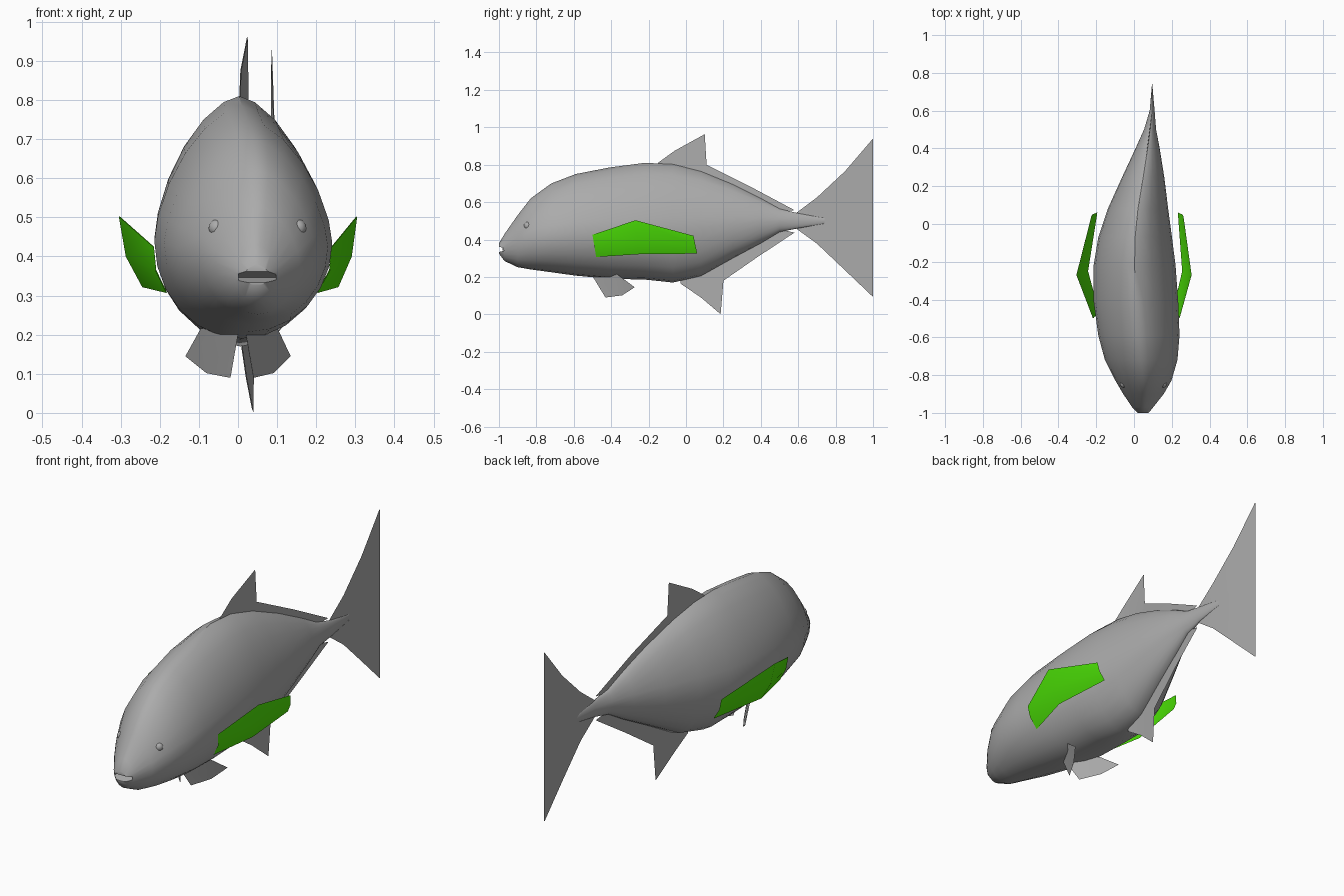
import bpy, bmesh, math
from mathutils import Vector

cube = bpy.data.objects.get("Cube")
if cube:
    bpy.data.objects.remove(cube, do_unlink=True)


def material(name, color):
    m = bpy.data.materials.new(name)
    m.diffuse_color = (*color, 1)
    m.use_nodes = True
    bsdf = next(n for n in m.node_tree.nodes if n.type == 'BSDF_PRINCIPLED')
    bsdf.inputs["Base Color"].default_value = (*color, 1)
    return m


GREY = material("grey skin", (0.41, 0.41, 0.41))
GREEN = material("green fin", (0.075, 0.78, 0.002))


def add_object(name, verts, faces, mat):
    mesh = bpy.data.meshes.new(name)
    mesh.from_pydata(verts, [], faces)
    bm = bmesh.new()
    bm.from_mesh(mesh)
    bmesh.ops.recalc_face_normals(bm, faces=bm.faces)
    bm.to_mesh(mesh)
    bm.free()
    obj = bpy.data.objects.new(name, mesh)
    bpy.context.collection.objects.link(obj)
    mesh.materials.append(mat)
    return obj


def activate(obj):
    bpy.ops.object.select_all(action='DESELECT')
    obj.select_set(True)
    bpy.context.view_layer.objects.active = obj


def smooth(obj, degrees):
    activate(obj)
    bpy.ops.object.shade_smooth_by_angle(angle=math.radians(degrees))


# Body sections: y, centre x, half width, bottom z, widest z, top z
SECTIONS = [
    (-1.0, .048, .03, .325, .355, .38),
    (-.97, .046, .056, .285, .36, .43),
    (-.9, .05, .107, .252, .385, .53),
    (-.83, .05, .148, .24, .41, .62),
    (-.72, .038, .192, .225, .425, .70),
    (-.59, .026, .215, .207, .435, .75),
    (-.41, .01, .224, .19, .44, .785),
    (-.22, .003, .217, .186, .445, .81),
    (-.07, .006, .195, .17, .45, .803),
    (.08, .021, .16, .205, .465, .765),
    (.25, .049, .111, .30, .48, .695),
    (.4, .072, .064, .38, .495, .62),
    (.5, .085, .032, .44, .5, .565),
    (.6, .096, .013, .46, .5, .54),
    (.74, .096, .001, .485, .5, .515),
]
SEGMENTS = 24


def centre_x(y):
    for a, b in zip(SECTIONS, SECTIONS[1:]):
        if y <= b[0]:
            t = max(0, (y - a[0]) / (b[0] - a[0]))
            return a[1] + t * (b[1] - a[1])
    return .096 - .04 * (y - .74)


def signed_power(v, p):
    return math.copysign(abs(v) ** p, v)


def build_body():
    verts, faces = [], []
    for y, cx, half, low, mid, high in SECTIONS:
        for i in range(SEGMENTS):
            a = math.tau * i / SEGMENTS
            c, s = math.cos(a), math.sin(a)
            # The back is pinched to a ridge, the belly is round
            p = 1.25 if s > 0 else 1
            h = high - mid if s > 0 else mid - low
            verts.append((cx + half * signed_power(c, p), y, mid + h * signed_power(s, p)))
    n = len(SECTIONS)
    for r in range(n - 1):
        for i in range(SEGMENTS):
            j = (i + 1) % SEGMENTS
            a, b = r * SEGMENTS, (r + 1) * SEGMENTS
            faces.append((a + i, a + j, b + j, b + i))
    faces.append(tuple(range(SEGMENTS)))
    faces.append(tuple(range((n - 1) * SEGMENTS, n * SEGMENTS)))
    return add_object("body", verts, faces, GREY)


body = build_body()

# Mouth notch cut with a wedge
profile = [(-1.02, .328), (-1.02, .368), (-.95, .346)]
wedge = add_object("mouth_cutter", [(x, y, z) for x in (.001, .097) for y, z in profile],
                   [(0, 1, 2), (3, 4, 5), (0, 1, 4, 3), (1, 2, 5, 4), (2, 0, 3, 5)], GREY)
wedge.hide_render = True
cut = body.modifiers.new("mouth", 'BOOLEAN')
cut.operation = 'DIFFERENCE'
cut.solver = 'EXACT'
cut.object = wedge
activate(body)
bpy.ops.object.modifier_apply(modifier=cut.name)
bpy.data.objects.remove(wedge, do_unlink=True)
smooth(body, 40)


def sheet(name, rows, mat):
    """Thin smooth fin spanned between matching rows of points."""
    n = len(rows[0])
    verts = [Vector(p) for row in rows for p in row]
    faces = [(r * n + i, r * n + i + 1, (r + 1) * n + i + 1, (r + 1) * n + i)
             for r in range(len(rows) - 1) for i in range(n - 1)]
    obj = add_object(name, verts, faces, mat)
    smooth(obj, 60)
    solid = obj.modifiers.new("thickness", 'SOLIDIFY')
    solid.thickness = .002
    solid.offset = 0
    solid.use_rim = False


def on_centre(points):
    return [(centre_x(y), y, z) for y, z in points]


# Fins along the middle of the body
sheet("dorsal_fin", [
    on_centre([(-.15, .81), (-.06, .875), (.1, .963), (.11, .8), (.34, .685), (.58, .557)]),
    on_centre([(-.15, .78), (-.06, .76), (.09, .7), (.12, .7), (.34, .62), (.5, .55)])], GREY)
sheet("anal_fin", [
    on_centre([(-.03, .165), (.08, .09), (.185, .001), (.2, .18), (.38, .305), (.58, .437)]),
    on_centre([(-.03, .2), (.05, .26), (.19, .32), (.21, .32), (.35, .4), (.5, .455)])], GREY)

# Tail fin
sheet("tail_fin", [
    on_centre([(.58, .535), (.7, .625), (.85, .765), (1, .94)]),
    on_centre([(.58, .5), (.7, .5), (.85, .51), (1, .52)]),
    on_centre([(.58, .465), (.7, .378), (.85, .236), (1, .093)])], GREY)

# Paired fins and eyes; each point is half spacing, shift, y, z
PECTORAL = [
    [(.228, .012, -.5, .425), (.304, 0, -.27, .503), (.243, .018, .04, .42)],
    [(.222, .012, -.49, .365), (.288, .002, -.26, .4), (.238, .018, .05, .37)],
    [(.192, .01, -.48, .307), (.25, .006, -.25, .322), (.214, .019, .06, .325)],
]
PELVIC = [
    [(.01, .01, -.5, .205), (.055, .005, -.43, .215), (.098, .003, -.37, .215)],
    [(.03, .01, -.43, .09), (.085, .005, -.34, .102), (.134, 0, -.275, .145)],
]
for side, label in ((1, "left"), (-1, "right")):
    def mirrored(rows):
        return [[(side * x + shift, y, z) for x, shift, y, z in row] for row in rows]
    sheet("pectoral_fin_" + label, mirrored(PECTORAL), GREEN)
    sheet("pelvic_fin_" + label, mirrored(PELVIC), GREY)
    bpy.ops.mesh.primitive_uv_sphere_add(
        segments=12, ring_count=8, radius=.022,
        location=(.05 + side * .103, -.845, .473))
    eye = bpy.context.object
    eye.name = "eye_" + label
    eye.data.materials.append(GREY)
    smooth(eye, 60)
